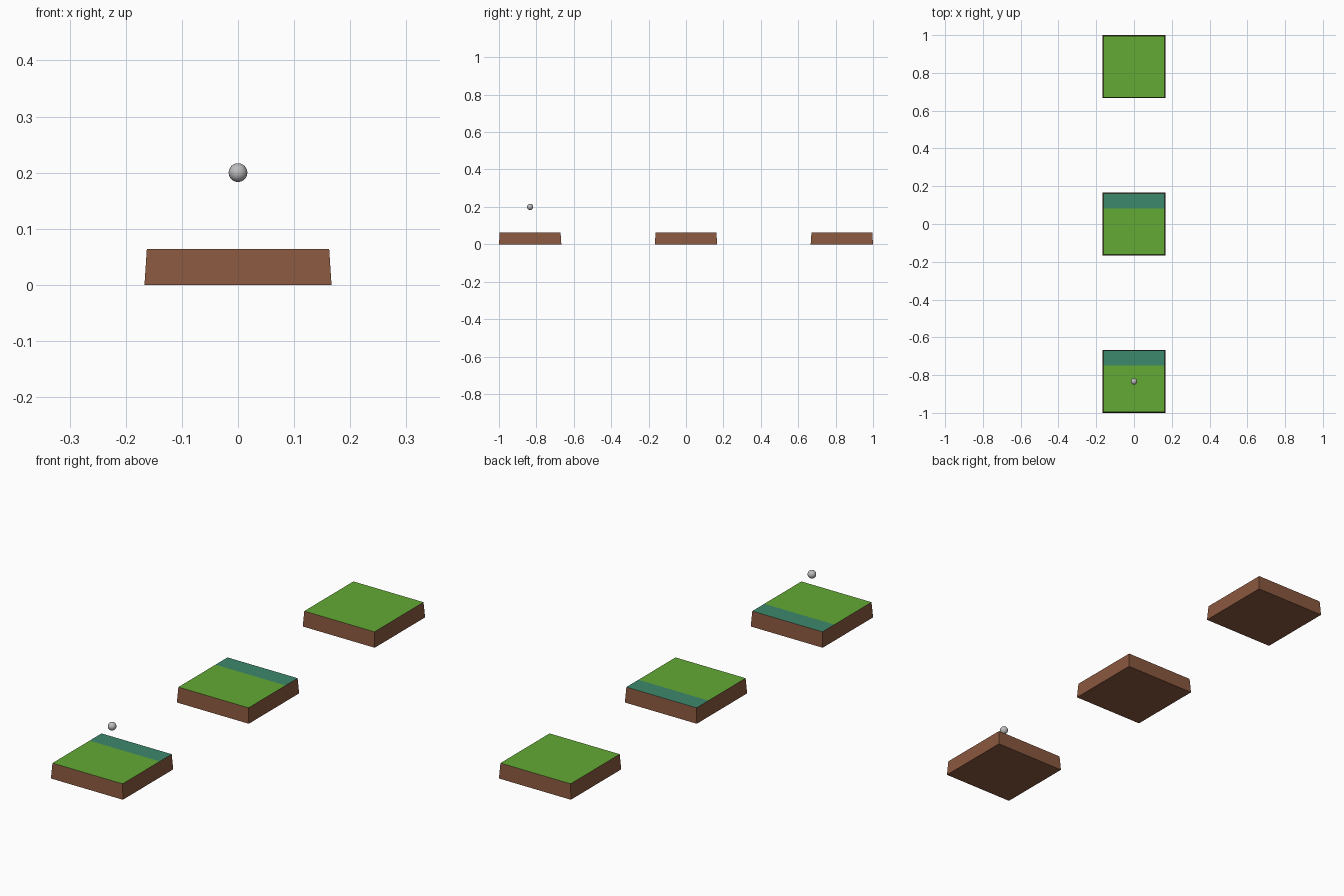
import bpy, bmesh
from mathutils import Vector

if "Cube" in bpy.data.objects:
    bpy.data.objects.remove(bpy.data.objects["Cube"])

BOTTOM, TOP, HEIGHT = 0.1667, 0.1625, 0.064   # half widths and tile height
STRIP_Y = 0.083                               # where the darker strip begins


def material(name, rgb):
    def lin(c):
        c /= 255
        return c / 12.92 if c <= 0.04045 else ((c + 0.055) / 1.055) ** 2.4
    m = bpy.data.materials.new(name)
    m.diffuse_color = (*[lin(c) for c in rgb], 1)
    m.use_nodes = True
    m.node_tree.nodes["Principled BSDF"].inputs["Base Color"].default_value = m.diffuse_color
    return m


soil = material("brown soil", (138, 88, 63))
grass = material("green grass", (99, 170, 52))
strip = material("teal strip", (61, 137, 108))
grey = material("grey ball", (190, 190, 190))


def add_object(name, bm, mats, location):
    mesh = bpy.data.meshes.new(name)
    bm.to_mesh(mesh)
    bm.free()
    for m in mats:
        mesh.materials.append(m)
    ob = bpy.data.objects.new(name, mesh)
    ob.location = location
    bpy.context.collection.objects.link(ob)
    return ob


# Tapered ground tile, optionally with a painted strip along its back edge
def tile(name, y, has_strip):
    bm = bmesh.new()
    bmesh.ops.create_cube(bm, size=2)
    for v in bm.verts:
        half = TOP if v.co.z > 0 else BOTTOM
        v.co = Vector((v.co.x * half, v.co.y * half, HEIGHT if v.co.z > 0 else 0))
    if has_strip:
        bmesh.ops.bisect_plane(bm, geom=bm.verts[:] + bm.edges[:] + bm.faces[:],
                               plane_co=(0, STRIP_Y, 0), plane_no=(0, 1, 0))
    bm.normal_update()
    for f in bm.faces:
        if f.normal.z > 0.9:
            back = has_strip and f.calc_center_median().y > STRIP_Y
            f.material_index = 2 if back else 1
    add_object(name, bm, [soil, grass, strip], (0, y, 0))


tile("front_tile", -0.8333, True)
tile("middle_tile", 0, True)
tile("back_tile", 0.8333, False)

# Small ball hovering above the front tile
bm = bmesh.new()
bmesh.ops.create_uvsphere(bm, u_segments=16, v_segments=12, radius=0.0167)
for f in bm.faces:
    f.smooth = True
add_object("ball", bm, [grey], (0, -0.8333, 0.2))
